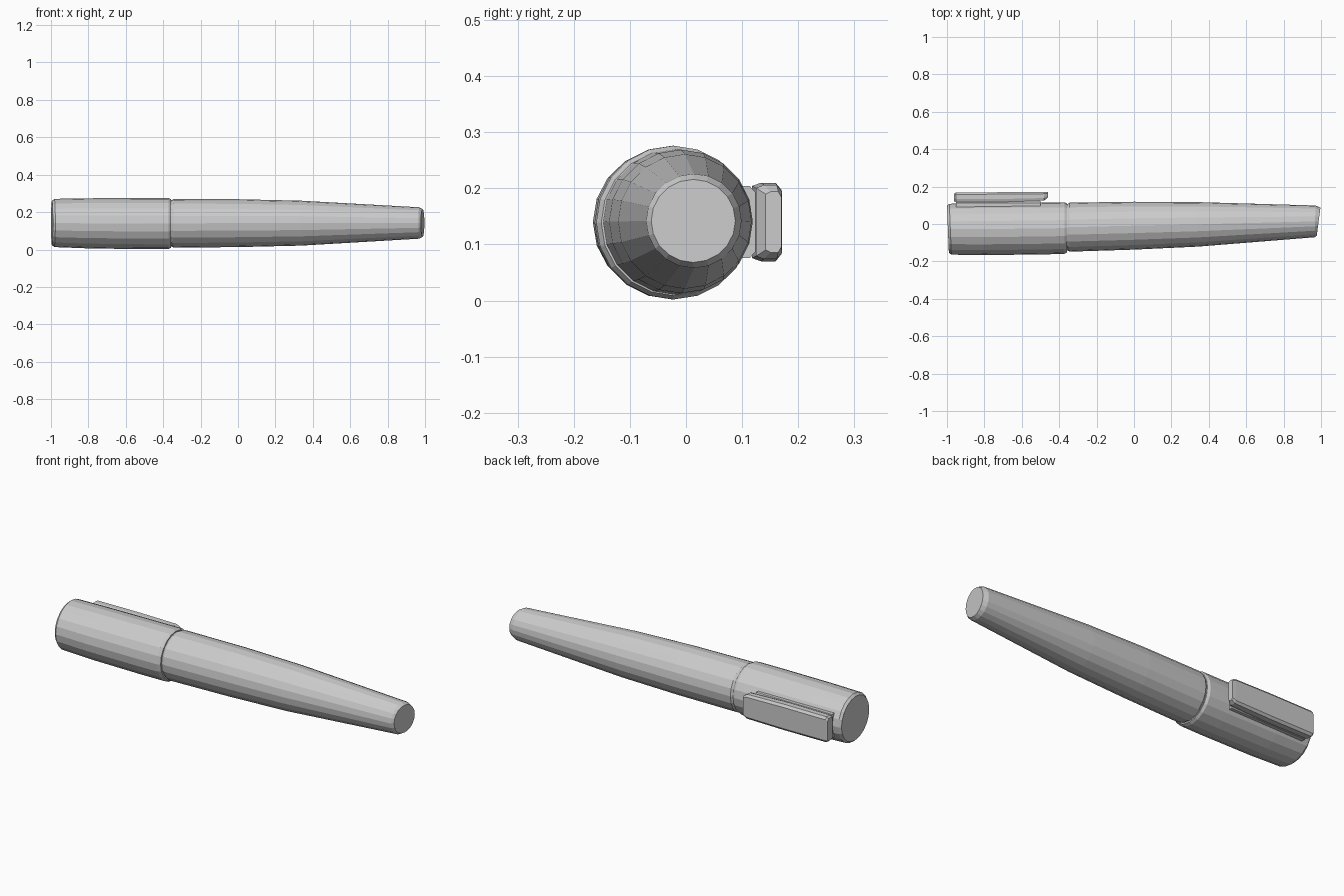
import bpy, bmesh
from math import cos, sin, pi

old = bpy.data.objects.get("Cube")
if old:
    bpy.data.objects.remove(old, do_unlink=True)

grey = bpy.data.materials.new("pen grey")
grey.use_nodes = True
colour = (0.6, 0.6, 0.6, 1)
grey.diffuse_color = colour
grey.node_tree.nodes["Principled BSDF"].inputs["Base Color"].default_value = colour


def loft(name, profile, stations):
    """Skin a unit (y, z) profile along x; station = x, y, half_y, z, half_z, slant."""
    bm = bmesh.new()
    rings = []
    for x, y, hy, z, hz, slant in stations:
        rings.append([bm.verts.new((x + slant * py * hy, y + py * hy, z + pz * hz))
                      for py, pz in profile])
    count = len(profile)
    for a, b in zip(rings, rings[1:]):
        for i in range(count):
            j = (i + 1) % count
            bm.faces.new((a[i], a[j], b[j], b[i]))
    bm.faces.new(rings[0])
    bm.faces.new(rings[-1])
    bmesh.ops.recalc_face_normals(bm, faces=bm.faces)
    mesh = bpy.data.meshes.new(name)
    bm.to_mesh(mesh)
    bm.free()
    mesh.materials.append(grey)
    obj = bpy.data.objects.new(name, mesh)
    bpy.context.collection.objects.link(obj)
    return obj


SIDES = 20
circle = [(cos(2 * pi * i / SIDES), sin(2 * pi * i / SIDES)) for i in range(SIDES)]
corner = [(1, 0.82), (0.6, 1), (-0.4, 1), (-1, 0.92)]
slab = corner + [(y, -z) for y, z in reversed(corner)]

# Cap with chamfered closed end and a rolled mouth
loft("cap", circle, [
    (-0.995, -0.027, 0.126, 0.142, 0.118, -0.04),
    (-0.982, -0.028, 0.136, 0.142, 0.129, -0.04),
    (-0.80, -0.027, 0.139, 0.140, 0.134, 0),
    (-0.50, -0.024, 0.139, 0.139, 0.137, 0),
    (-0.372, -0.022, 0.138, 0.139, 0.137, 0),
    (-0.358, -0.021, 0.130, 0.139, 0.130, 0),
])

# Barrel: recessed seam, gentle taper and slanted blunt end
loft("barrel", circle, [
    (-0.40, -0.019, 0.122, 0.140, 0.122, 0),
    (-0.355, -0.018, 0.124, 0.140, 0.124, 0),
    (-0.345, -0.017, 0.131, 0.140, 0.130, 0),
    (0.00, -0.009, 0.128, 0.141, 0.128, 0),
    (0.34, -0.002, 0.119, 0.141, 0.120, 0),
    (0.968, 0.014, 0.085, 0.142, 0.084, 0.03),
    (0.987, 0.013, 0.075, 0.142, 0.074, 0.13),
])

# Pocket clip with tapered ends, and the foot joining it to the cap
loft("clip", slab, [
    (-0.962, 0.142, 0.020, 0.140, 0.060, 0),
    (-0.952, 0.143, 0.025, 0.140, 0.069, 0),
    (-0.70, 0.144, 0.026, 0.140, 0.070, 0),
    (-0.48, 0.148, 0.023, 0.140, 0.066, 0),
    (-0.46, 0.156, 0.014, 0.140, 0.054, 0),
])
loft("clip_foot", slab, [
    (-0.952, 0.096, 0.026, 0.140, 0.064, 0),
    (-0.50, 0.098, 0.026, 0.140, 0.064, 0),
])
